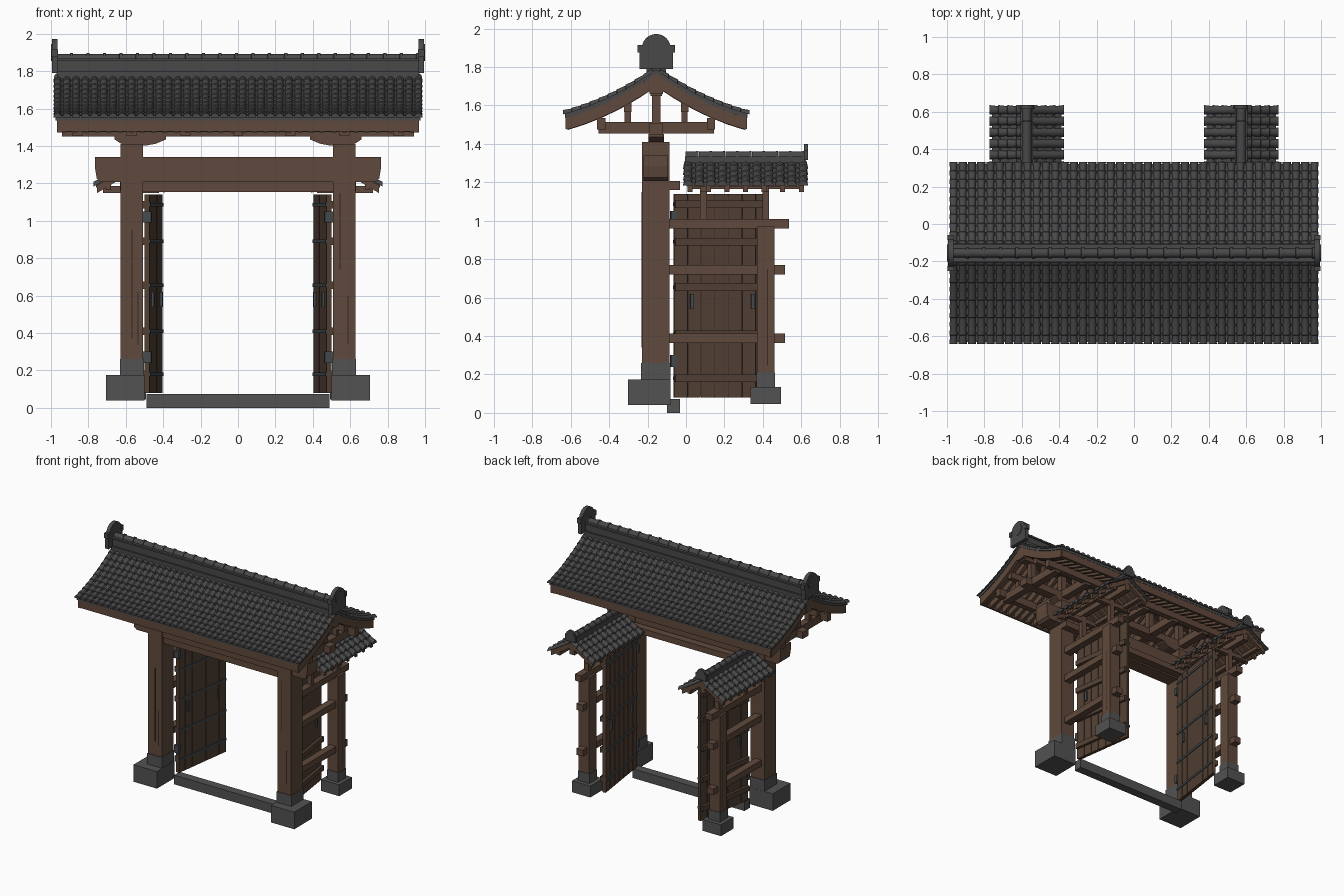
import bpy, bmesh, math
from mathutils import Matrix, Vector

if "Cube" in bpy.data.objects:
    bpy.data.objects.remove(bpy.data.objects["Cube"], do_unlink=True)


def material(name, rgb):
    m = bpy.data.materials.new(name)
    m.use_nodes = True
    m.diffuse_color = (*rgb, 1)
    m.node_tree.nodes["Principled BSDF"].inputs["Base Color"].default_value = (*rgb, 1)
    return m


TILE = material("dark_roof_tile", (0.065, 0.065, 0.066))
STONE = material("grey_stone", (0.085, 0.085, 0.086))
WOOD = material("brown_timber", (0.115, 0.066, 0.045))
DOOR = material("dark_plank_wood", (0.085, 0.052, 0.034))
METAL = material("iron", (0.06, 0.07, 0.078))
CRACK = material("deep_crack", (0.035, 0.02, 0.014))
RIDGE_Y = -0.155
IDENT = Matrix.Identity(4)


def finish(name, bm, mat, mirror=False, smooth=False, xf=IDENT):
    """Turn a bmesh into an object, optionally mirrored across x."""
    bm.transform(xf)
    bmesh.ops.recalc_face_normals(bm, faces=bm.faces[:])
    mesh = bpy.data.meshes.new(name)
    bm.to_mesh(mesh)
    bm.free()
    mesh.materials.append(mat)
    ob = bpy.data.objects.new(name, mesh)
    bpy.context.collection.objects.link(ob)
    if mirror:
        ob.modifiers.new("mirror", 'MIRROR')
        ob.modifiers["mirror"].use_mirror_merge = False
    if smooth:
        bpy.ops.object.select_all(action='DESELECT')
        ob.select_set(True)
        bpy.context.view_layer.objects.active = ob
        bpy.ops.object.shade_smooth_by_angle(angle=math.radians(40))
    return ob


def box(bm, x, y, z):
    """Box from (low, high) pairs."""
    size = [b - a for a, b in (x, y, z)]
    mid = Vector([(a + b) / 2 for a, b in (x, y, z)])
    bmesh.ops.create_cube(bm, size=1, matrix=Matrix.Translation(mid) @ Matrix.Diagonal((*size, 1)))


def boxes(name, mat, items, mirror=False, xf=IDENT):
    bm = bmesh.new()
    for it in items:
        box(bm, *it)
    return finish(name, bm, mat, mirror, xf=xf)


def loft(bm, rings):
    """Closed tube through matching rings, capped at both ends."""
    rows = [[bm.verts.new(p) for p in r] for r in rings]
    n = len(rows[0])
    for a, b in zip(rows, rows[1:]):
        for i in range(n):
            j = (i + 1) % n
            bm.faces.new((a[i], a[j], b[j], b[i]))
    bm.faces.new(rows[0])
    bm.faces.new(rows[-1])


def prism(bm, pts, y0, y1):
    """Polygon in xz drawn out along y."""
    loft(bm, [[(x, y, z) for x, z in pts] for y in (y0, y1)])


def around(c):
    return (c[0] - c[1], c[0] + c[1])


# Roof helpers: local ridge runs along x, slopes fall to both sides in y
def main_curve(d):
    return 1.785 - 0.70 * d + 0.46 * d * d


def small_curve(d):
    return 1.305 - 0.66 * d + 0.25 * d * d


def strip(bm, curve, xs, ds, top, bottom, rows=8, step=0.0):
    """Curved board following both slopes, with stepped courses if asked."""
    for s in (-1, 1):
        rings = []
        for k in range(rows):
            for t, lift in ((k, 0), (k + 0.97, step)):
                d = ds[0] + (ds[1] - ds[0]) * t / (rows - 0.03)
                z = curve(d)
                rings.append([(xs[0], s * d, z + top + lift), (xs[1], s * d, z + top + lift),
                              (xs[1], s * d, z + bottom), (xs[0], s * d, z + bottom)])
        loft(bm, rings)


def tubes(bm, curve, xs, ds, r, rows):
    """Rows of overlapping half-round tiles down both slopes."""
    for x in xs:
        for s in (-1, 1):
            rings = []
            for k in range(rows):
                for t, f in ((k, 0.85), (k + 0.96, 1.08)):
                    d = ds[0] + (ds[1] - ds[0]) * t / (rows - 0.04)
                    z = curve(d)
                    rings.append([(x + r * f * math.cos(a), s * d, z + r * f * math.sin(a))
                                  for a in (math.pi * i / 6 for i in range(7))])
            loft(bm, rings)


def spread(a, b, n):
    return [a + (b - a) * i / (n - 1) for i in range(n)]


MAIN = Matrix.Translation((0, RIDGE_Y, 0))
SMALL = Matrix.Translation((0.573, 0.31, 0)) @ Matrix.Rotation(math.pi / 2, 4, 'Z')

# Main roof covering
bm = bmesh.new()
strip(bm, main_curve, (-0.975, 0.975), (0, 0.475), 0, -0.02, 10, 0.008)
finish("main_roof_pan_tiles", bm, TILE, xf=MAIN)
bm = bmesh.new()
tubes(bm, main_curve, spread(-0.965, 0.965, 40), (0.02, 0.486), 0.021, 10)
finish("main_roof_tube_tiles", bm, TILE, smooth=True, xf=MAIN)

# Main roof timber: deck, rafters, gable boards
bm = bmesh.new()
strip(bm, main_curve, (-0.96, 0.96), (0, 0.465), -0.02, -0.036)
for x in spread(-0.93, 0.93, 32):
    strip(bm, main_curve, around((x, 0.013)), (0, 0.46), -0.036, -0.088, 5)
for x in (-0.955, 0.955):
    strip(bm, main_curve, around((x, 0.014)), (0, 0.468), -0.02, -0.085)
for s in (-1, 1):
    box(bm, (-0.965, 0.965), around((s * 0.464, 0.008)), (1.478, 1.54))
finish("main_roof_rafters", bm, WOOD, xf=MAIN)

# Purlins, tie beams, struts and gable pendants
items = [((-0.94, 0.94), around((0, 0.035)), (1.45, 1.505)),
         ((-0.95, 0.95), around((0, 0.03)), (1.65, 1.71))]
for s in (-1, 1):
    items += [((-0.95, 0.95), around((s * 0.285, 0.022)), (1.475, 1.535)),
              ((-0.95, 0.95), around((s * 0.148, 0.02)), (1.565, 1.615)),
              (around((s * 0.962, 0.01)), around((0, 0.035)), (1.66, 1.755))]
for x in (-0.86, -0.567, -0.28, 0, 0.28, 0.567, 0.86):
    items += [(around((x, 0.028)), (-0.3, 0.3), (1.455, 1.515)),
              (around((x, 0.024)), around((0, 0.022)), (1.5, 1.67))]
    items += [(around((x, 0.02)), around((s * 0.148, 0.016)), (1.5, 1.58)) for s in (-1, 1)]
boxes("roof_frame", WOOD, items, xf=MAIN)

# Main ridge: stacked courses with half-round caps
boxes("ridge_courses", TILE, [
    ((-0.965, 0.965), around((0, 0.05)), (1.76, 1.80)),
    ((-0.965, 0.965), around((0, 0.036)), (1.80, 1.86)),
    ((-0.97, 0.97), around((0, 0.046)), (1.855, 1.868))], xf=MAIN)
bm = bmesh.new()
rings = []
for k in range(22):
    for t, r in ((k, 0.025), (k + 0.8, 0.025), (k + 0.81, 0.031), (k + 0.99, 0.031)):
        rings.append([(-0.97 + 1.94 * t / 22, r * math.cos(a), 1.866 + r * math.sin(a))
                      for a in (math.pi * i / 6 for i in range(7))])
loft(bm, rings)
finish("ridge_cap_tiles", bm, TILE, smooth=True, xf=MAIN)


def disc(bm, x, y, z, r, thick, axis='Y'):
    bmesh.ops.create_cone(bm, cap_ends=True, segments=24, radius1=r, radius2=r, depth=thick,
                          matrix=Matrix.Translation((x, y, z)) @ Matrix.Rotation(math.pi / 2, 4, axis))


# Ridge end ornaments
bm = bmesh.new()
disc(bm, 0.98, 0, 1.897, 0.075, 0.03)
disc(bm, 0.985, 0, 1.9, 0.046, 0.03)
box(bm, (0.965, 0.995), (-0.088, 0.088), (1.79, 1.885))
for s in (-1, 1):
    box(bm, (0.962, 0.998), around((s * 0.083, 0.014)), (1.875, 1.915))
finish("ridge_end_ornaments", bm, TILE, mirror=True, smooth=True, xf=MAIN)

# Main pillars with stone collars and footings
boxes("main_pillars", WOOD, [((0.507, 0.628), (-0.23, -0.086), (0.15, 1.41))], True)
boxes("main_footings", STONE, [((0.5, 0.705), (-0.302, -0.08), (0.04, 0.175)),
                               ((0.503, 0.632), (-0.235, -0.081), (0.175, 0.26))], True)
boxes("pillar_cracks", CRACK, [(around((x, 0.003)), (-0.232, -0.225), z) for x, z in (
    (-0.567, (0.37, 0.95)), (-0.535, (0.34, 0.62)), (0.545, (0.74, 1.15)), (0.588, (0.34, 0.6)))])

# Boat-shaped pillar brackets
bm = bmesh.new()
prism(bm, [(0.385, 1.452), (0.385, 1.435), (0.44, 1.412), (0.49, 1.403),
           (0.61, 1.403), (0.66, 1.435), (0.66, 1.452)], -0.195, -0.115)
finish("pillar_brackets", bm, WOOD, mirror=True)

# Great crossbeam and lintel
bm = bmesh.new()
side = [(0.765, 1.34), (0.765, 1.285), (0.755, 1.225), (0.735, 1.207)]
prism(bm, side + [(-x, z) for x, z in reversed(side)], -0.222, -0.094)
box(bm, (-0.55, 0.55), (-0.21, -0.1), (1.155, 1.207))
box(bm, (-0.63, 0.63), (-0.09, -0.03), (1.16, 1.207))
finish("crossbeam", bm, WOOD)
boxes("stone_sill", STONE, [((-0.49, 0.49), (-0.1, -0.032), (0, 0.073))])

# Rear posts, rails and small roof struts
boxes("rear_posts", WOOD, [((0.527, 0.619), (0.37, 0.46), (0.12, 0.97))], True)
boxes("rear_footings", STONE, [((0.493, 0.653), (0.335, 0.495), (0.045, 0.135)),
                               ((0.523, 0.623), (0.366, 0.464), (0.135, 0.21))], True)
rails = [((0.545, 0.601), (-0.09, y), around((z, 0.025)))
         for z, y in ((0.985, 0.535), (0.745, 0.515), (0.388, 0.515))]
struts = [(around((0.573, 0.02)), around((y, 0.018)), (1.0, 1.25)) for y in (0.09, 0.415)]
boxes("side_rails", WOOD, rails + struts, True)
boxes("rear_post_cracks", CRACK, [((0.618, 0.621), around((0.425, 0.003)), (0.25, 0.75))], True)

# Small roofs over the side rails
bm = bmesh.new()
tubes(bm, small_curve, spread(-0.3, 0.3, 11), (0.01, 0.2), 0.024, 4)
for x in spread(-0.27, 0.27, 10):
    strip(bm, small_curve, around((x, 0.012)), (0.01, 0.185), 0.003, -0.006, 4, 0.004)
finish("small_roof_tiles", bm, TILE, mirror=True, smooth=True, xf=SMALL)
bm = bmesh.new()
strip(bm, small_curve, (-0.305, 0.305), (0, 0.185), -0.004, -0.014)
for x in spread(-0.29, 0.29, 7):
    strip(bm, small_curve, around((x, 0.013)), (0, 0.18), -0.014, -0.045)
box(bm, (-0.3, 0.3), (-0.022, 0.022), (1.2, 1.265))
for s in (-1, 1):
    box(bm, (-0.3, 0.3), around((s * 0.12, 0.014)), (1.165, 1.195))
for x in (-0.22, 0.105):
    box(bm, around((x, 0.018)), (-0.15, 0.15), (1.15, 1.185))
finish("small_roof_frame", bm, WOOD, mirror=True, xf=SMALL)
bm = bmesh.new()
box(bm, (-0.315, 0.31), (-0.034, 0.034), (1.3, 1.335))
for k in range(9):
    disc(bm, -0.28 + 0.069 * k, 0, 1.335, 0.024, 0.064)
    disc(bm, -0.25 + 0.069 * k, 0, 1.335, 0.028, 0.012)
disc(bm, 0.315, 0, 1.365, 0.035, 0.02)
box(bm, (0.305, 0.325), (-0.045, 0.045), (1.315, 1.365))
finish("small_roof_ridges", bm, TILE, mirror=True, smooth=True, xf=SMALL)

# Open doors, swung inward on their hinges
SWING = Matrix.Translation((0.487, -0.065, 0)) @ Matrix.Rotation(math.radians(8), 4, 'Z')
LEVELS = (0.18, 0.41, 0.655, 0.89, 1.085)
planks = [((-0.013, 0.013), (k * 0.0715 + 0.002, k * 0.0715 + 0.0695), (0.08, 1.14)) for k in range(7)]
boxes("door_planks", DOOR, planks, True, SWING)
boxes("door_seams", CRACK, [((-0.008, 0.008), (0.003, 0.497), (0.085, 1.135))], True, SWING)
boxes("door_battens", DOOR, [((0.012, 0.034), (0.005, 0.495), around((z, 0.02))) for z in LEVELS], True, SWING)
iron = [((-0.019, -0.012), (0.0, 0.5), around((z, 0.009))) for z in LEVELS]
iron += [((-0.025, 0.02), (-0.015, 0.012), around((z, 0.03))) for z in (0.27, 1.02)]
iron += [((x, x + 0.012), around((y, 0.009)), around((0.58, 0.04)))
         for y in (0.095, 0.415) for x in (-0.026, 0.012)]
boxes("door_ironwork", METAL, iron, True, SWING)
